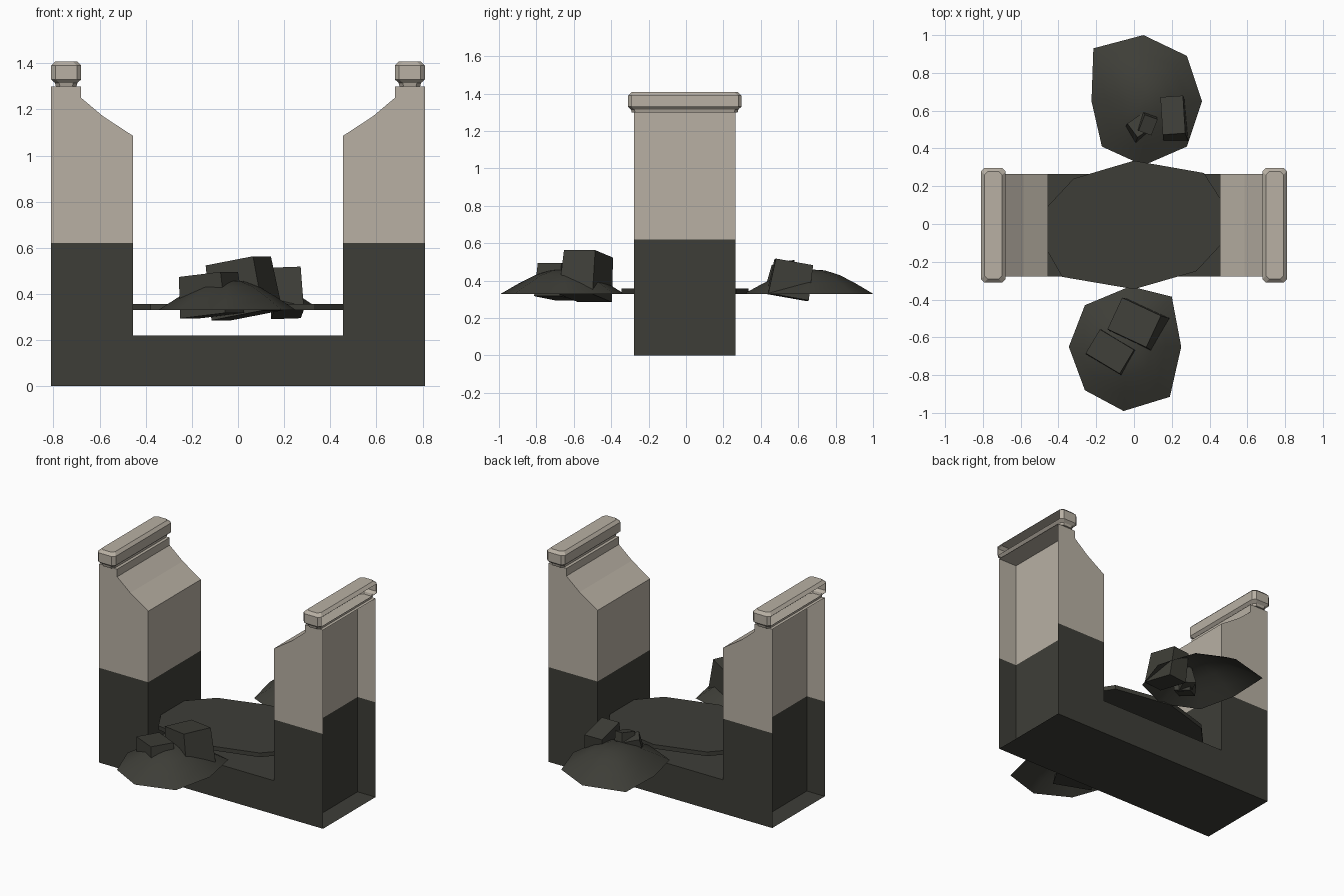
import bpy, bmesh, math
from mathutils import Matrix, Vector, Euler

if "Cube" in bpy.data.objects:
    bpy.data.objects.remove(bpy.data.objects["Cube"])


def material(name, rgb):
    m = bpy.data.materials.new(name)
    m.diffuse_color = (*rgb, 1)
    m.use_nodes = True
    m.node_tree.nodes["Principled BSDF"].inputs["Base Color"].default_value = m.diffuse_color
    return m


STONE = material("pale stone", (0.48, 0.435, 0.37))
DARK = material("dark rock", (0.048, 0.048, 0.039))


def finish(bm, name, mats, smooth=False):
    me = bpy.data.meshes.new(name)
    bm.to_mesh(me)
    bm.free()
    for m in mats:
        me.materials.append(m)
    for p in me.polygons:
        p.use_smooth = smooth
    ob = bpy.data.objects.new(name, me)
    bpy.context.collection.objects.link(ob)
    return ob


def loft(bm, rings):
    """Skin a list of equal-length point rings, returning the vertex rings."""
    vs = [[bm.verts.new(p) for p in r] for r in rings]
    n = len(rings[0])
    for a, b in zip(vs, vs[1:]):
        for i in range(n):
            j = (i + 1) % n
            bm.faces.new((a[i], a[j], b[j], b[i]))
    return vs


# U-shaped wall: profile pushed through y, open at both outer ends
half = [(0.81, 0), (0.81, 1.30), (0.68, 1.30), (0.68, 1.25),
        (0.585, 1.17), (0.455, 1.085), (0.455, 0.22)]
profile = half + [(-x, z) for x, z in reversed(half)]
Y0, Y1 = -0.278, 0.265
bm = bmesh.new()
front, back = loft(bm, [[(x, y, z) for x, z in profile] for y in (Y0, Y1)])
bm.faces.new(front)
bm.faces.new(back)
bmesh.ops.recalc_face_normals(bm, faces=bm.faces[:])
outer = [f for f in bm.faces if all(abs(v.co.x) > 0.8 for v in f.verts)
         and abs(f.normal.x) > 0.9]
bmesh.ops.delete(bm, geom=outer, context='FACES')
# recessed end panels seen through the open ends
for s in (-1, 1):
    pts = [(Y0, 0), (Y1, 0), (Y1, 1.30), (Y0, 1.30)]
    bm.faces.new([bm.verts.new((s * 0.68, y, z)) for y, z in pts[::s]])
# dark lower part below z = 0.62
bmesh.ops.bisect_plane(bm, geom=bm.verts[:] + bm.edges[:] + bm.faces[:],
                       plane_co=(0, 0, 0.62), plane_no=(0, 0, 1))
for f in bm.faces:
    f.material_index = 1 if f.calc_center_median().z < 0.62 else 0
finish(bm, "gateway_wall", [STONE, DARK])


# Coping stones: chamfered bars on each wall, open on the outer side
def chamfered(hx, hy, c, z, cx):
    pts = [(hx - c, -hy), (hx, -hy + c), (hx, hy - c), (hx - c, hy),
           (-hx + c, hy), (-hx, hy - c), (-hx, -hy + c), (-hx + c, -hy)]
    return [(cx + x, y - 0.007, z) for x, y in pts]


for s, side in ((-1, "left"), (1, "right")):
    bm = bmesh.new()
    rings = [chamfered(0.065 - d, 0.303 - d, 0.018, z, s * 0.745)
             for z, d in ((1.30, 0.02), (1.315, 0.016), (1.33, 0), (1.39, 0), (1.408, 0.018))]
    vs = loft(bm, rings)
    bm.faces.new(vs[0][::-1])
    bm.faces.new(vs[-1])
    bmesh.ops.recalc_face_normals(bm, faces=bm.faces[:])
    gone = [f for f in bm.faces if all(s * v.co.x > 0.805 for v in f.verts)]
    bmesh.ops.delete(bm, geom=gone, context='FACES')
    finish(bm, side + "_coping", [STONE])

# Flat slab between the walls
slab = [(-0.46, 0.09), (-0.46, -0.14), (-0.38, -0.28), (0, -0.345), (0.33, -0.25),
        (0.46, -0.11), (0.46, 0.13), (0.37, 0.27), (0, 0.335), (-0.17, 0.285), (-0.32, 0.24)]
bm = bmesh.new()
vs = loft(bm, [[(x, y, z) for x, y in slab] for z in (0.33, 0.357)])
bm.faces.new(vs[0][::-1])
bm.faces.new(vs[1])
finish(bm, "floor_slab", [DARK])


# Rubble mounds: open-bottomed faceted domes
def mound(name, outline, centre):
    bm = bmesh.new()
    c = Vector(centre)
    rings = []
    for k, z in ((1, 0.33), (0.72, 0.385), (0.46, 0.43), (0.22, 0.455)):
        rings.append([(*(c + (Vector(p) - c) * k), z) for p in outline])
    vs = loft(bm, rings)
    top = bm.verts.new((*c, 0.46))
    n = len(outline)
    for i in range(n):
        bm.faces.new((vs[-1][i], vs[-1][(i + 1) % n], top))
    finish(bm, name, [DARK], smooth=True)


mound("back_mound", [(0.05, 0.31), (0.28, 0.41), (0.36, 0.65), (0.28, 0.89), (0.05, 1.0),
                     (-0.215, 0.93), (-0.225, 0.65), (-0.17, 0.41)], (0.06, 0.67))
mound("front_mound", [(-0.055, -0.99), (0.19, -0.915), (0.25, -0.65), (0.20, -0.385),
                      (-0.02, -0.33), (-0.26, -0.43), (-0.345, -0.65), (-0.26, -0.88)],
      (-0.04, -0.65))


# Broken blocks stuck into the mounds
def block(name, loc, size, rot, taper=0.92):
    bm = bmesh.new()
    bmesh.ops.create_cube(bm, size=1)
    for v in bm.verts:
        if v.co.z > 0:
            v.co.x *= taper
            v.co.y *= taper
    r = Euler([math.radians(a) for a in rot]).to_matrix().to_4x4()
    bm.transform(Matrix.Translation(loc) @ r @ Matrix.Diagonal((*size, 1)))
    finish(bm, name, [DARK])


block("front_large_block", (0.02, -0.53, 0.425), (0.25, 0.20, 0.24), (0, -10, -25))
block("front_small_block", (-0.12, -0.68, 0.395), (0.23, 0.16, 0.18), (0, -6, -31))
block("back_large_block", (0.21, 0.56, 0.405), (0.13, 0.22, 0.19), (-10, -2, 4))
block("back_small_block", (0.065, 0.54, 0.415), (0.08, 0.10, 0.17), (8, 10, -20))
block("back_chip", (0.03, 0.51, 0.40), (0.12, 0.10, 0.14), (-8, 12, 35))
